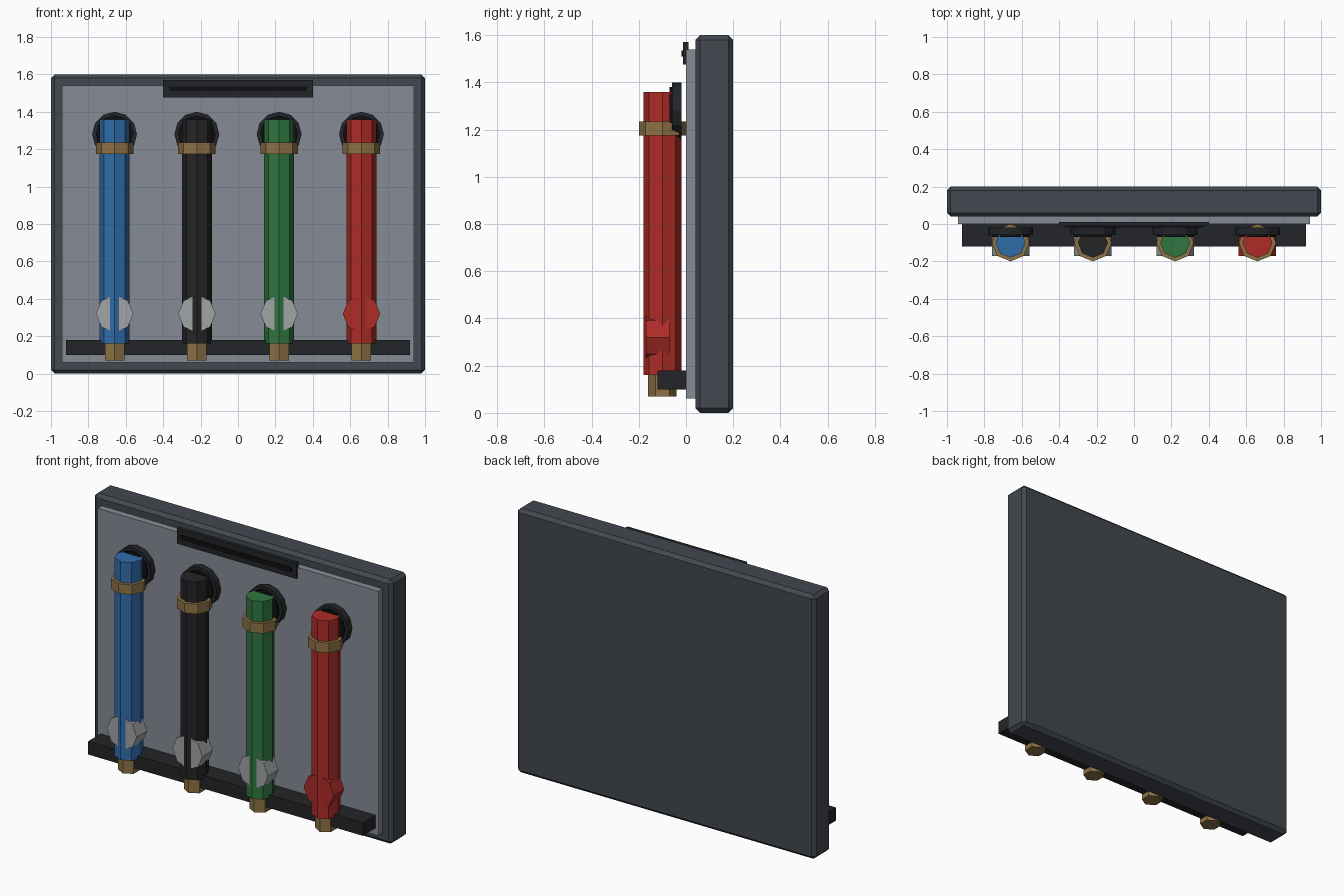
import bpy
from math import pi

if "Cube" in bpy.data.objects:
    bpy.data.objects.remove(bpy.data.objects["Cube"])


def material(name, r, g, b):
    m = bpy.data.materials.new(name)
    m.diffuse_color = (r, g, b, 1)
    m.use_nodes = True
    m.node_tree.nodes["Principled BSDF"].inputs["Base Color"].default_value = m.diffuse_color
    return m


BODY = material("slate", 0.055, 0.065, 0.08)
PANEL = material("panel_grey", 0.24, 0.26, 0.30)
DARK = material("dark_rubber", 0.016, 0.018, 0.021)
BLACK = material("black", 0.005, 0.005, 0.006)
BRASS = material("brass", 0.27, 0.17, 0.06)
STEEL = material("steel", 0.36, 0.37, 0.38)
RED = material("red", 0.42, 0.025, 0.02)
HOSES = [("blue", material("blue", 0.03, 0.15, 0.40), STEEL),
         ("black", material("hose_black", 0.018, 0.018, 0.02), STEEL),
         ("green", material("green", 0.03, 0.18, 0.05), STEEL),
         ("red", RED, RED)]


def box(name, x, y, z, mat, bevel=0):
    """Box from (min, max) ranges."""
    bpy.ops.mesh.primitive_cube_add(size=1, location=[sum(r) / 2 for r in (x, y, z)])
    o = bpy.context.object
    o.name = name
    o.scale = [r[1] - r[0] for r in (x, y, z)]
    bpy.ops.object.transform_apply(location=False, rotation=False, scale=True)
    o.data.materials.append(mat)
    if bevel:
        mod = o.modifiers.new("bevel", "BEVEL")
        mod.width = bevel
        mod.segments = 1
    return o


def prism(name, sides, r, loc, depth, mat, facing=False):
    """Flat-sided cylinder, upright or with its axis along y."""
    bpy.ops.mesh.primitive_cylinder_add(vertices=sides, radius=r, depth=depth, location=loc,
                                        rotation=(pi / 2 if facing else 0, 0, 0))
    o = bpy.context.object
    o.name = name
    o.data.materials.append(mat)
    return o


# Wall cabinet: body, front panel, lower rack and top label strip
box("cabinet_body", (-1, 1), (0.04, 0.2), (0, 1.6), BODY, 0.02)
box("front_panel", (-0.94, 0.94), (0, 0.05), (0.06, 1.54), PANEL)
box("lower_rack", (-0.92, 0.92), (-0.12, 0), (0.10, 0.18), DARK)
box("top_strip", (-0.4, 0.4), (-0.012, 0.01), (1.475, 1.57), DARK)
box("strip_slot", (-0.37, 0.37), (-0.02, 0), (1.51, 1.535), BLACK)

# Four hoses with socket, collar, nozzle and valve knob
for i, (colour, hose_mat, knob_mat) in enumerate(HOSES):
    x = -0.66 + 0.44 * i
    prism(colour + "_socket", 12, 0.12, (x, -0.04, 1.28), 0.04, DARK, True)
    prism(colour + "_socket_inner", 12, 0.10, (x, -0.05, 1.28), 0.04, BLACK, True)
    prism(colour + "_hose", 8, 0.08, (x, -0.1, 0.76), 1.2, hose_mat)
    prism(colour + "_collar", 8, 0.10, (x, -0.1, 1.205), 0.06, BRASS)
    prism(colour + "_nozzle", 6, 0.06, (x, -0.1, 0.12), 0.10, BRASS)
    prism(colour + "_knob", 8, 0.10, (x, -0.12, 0.32), 0.10, knob_mat, True)
